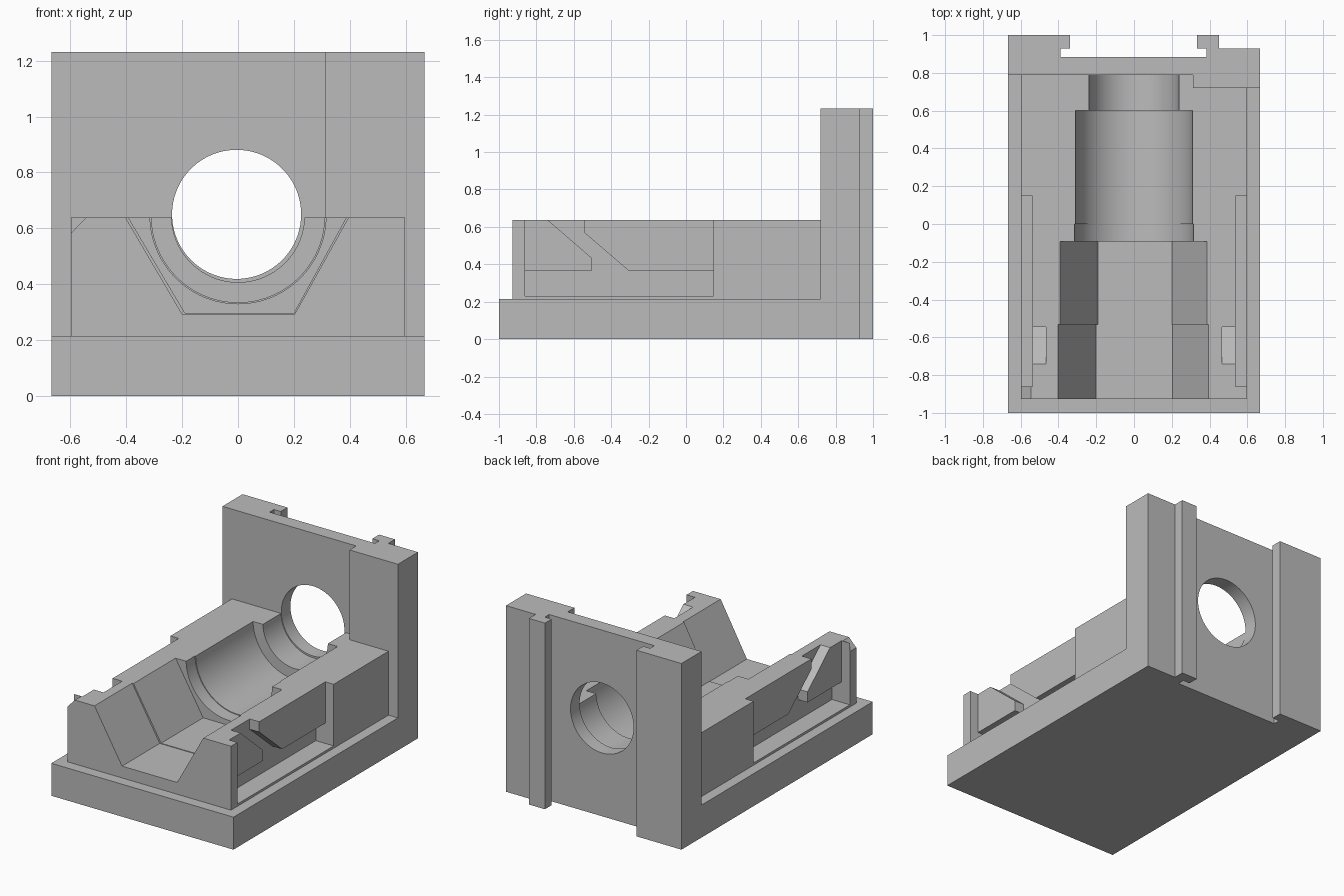
import bpy, bmesh, math
from mathutils import Vector

if "Cube" in bpy.data.objects:
    bpy.data.objects.remove(bpy.data.objects["Cube"])

grey = bpy.data.materials.new("plain grey")
grey.diffuse_color = (0.5, 0.5, 0.5, 1)
grey.use_nodes = True
grey.node_tree.nodes["Principled BSDF"].inputs["Base Color"].default_value = grey.diffuse_color


def prism(name, points, axis, lo, hi):
    """Extrude a 2D outline along an axis: x uses (y,z), y uses (x,z), z uses (x,y)."""
    place = {'x': lambda a, b, t: (t, a, b),
             'y': lambda a, b, t: (a, t, b),
             'z': lambda a, b, t: (a, b, t)}[axis]
    step = Vector(place(0, 0, hi - lo))
    bm = bmesh.new()
    face = bm.faces.new([bm.verts.new(place(a, b, lo)) for a, b in points])
    out = bmesh.ops.extrude_face_region(bm, geom=[face])
    bmesh.ops.translate(bm, vec=step,
                        verts=[v for v in out['geom'] if isinstance(v, bmesh.types.BMVert)])
    bmesh.ops.recalc_face_normals(bm, faces=bm.faces)
    mesh = bpy.data.meshes.new(name)
    bm.to_mesh(mesh)
    bm.free()
    mesh.materials.append(grey)
    ob = bpy.data.objects.new(name, mesh)
    bpy.context.collection.objects.link(ob)
    return ob


def rect(a0, a1, b0, b1):
    return [(a0, b0), (a1, b0), (a1, b1), (a0, b1)]


def circle(cx, cz, r, n=96):
    return [(cx + r * math.cos(2 * math.pi * i / n),
             cz + r * math.sin(2 * math.pi * i / n)) for i in range(n)]


def activate(ob):
    bpy.ops.object.select_all(action='DESELECT')
    ob.select_set(True)
    bpy.context.view_layer.objects.active = ob


def cut(ob, cutter):
    cutter.hide_render = True
    mod = ob.modifiers.new("cut", 'BOOLEAN')
    mod.operation, mod.solver, mod.object = 'DIFFERENCE', 'EXACT', cutter
    activate(ob)
    bpy.ops.object.modifier_apply(modifier=mod.name)
    bpy.data.objects.remove(cutter)


W, BASE, TOP = 0.667, 0.215, 0.638

# Base plate, ending at the stepped front of the back plate
prism("base_plate", [(-W, -1), (W, -1), (W, 0.72), (0.313, 0.72), (0.313, 0.79), (-W, 0.79)],
      'z', 0, BASE)

# Back plate with the undercut slide channel
back = prism("back_plate", [
    (-W, 0.79), (0.313, 0.79), (0.313, 0.72), (W, 0.72), (W, 0.93), (0.45, 0.93),
    (0.45, 1), (0.333, 1), (0.333, 0.93), (0.383, 0.93), (0.383, 0.885),
    (-0.388, 0.885), (-0.388, 0.93), (-0.338, 0.93), (-0.338, 1), (-W, 1)], 'z', 0, 1.232)
cut(back, prism("hole_cutter", circle(-0.005, 0.65, 0.231), 'y', 0.6, 1.1))

# Cradle body
body = prism("cradle_body", [(-0.598, -0.927), (0.598, -0.927), (0.598, 0.72),
                             (0.313, 0.72), (0.313, 0.79), (-0.598, 0.79)], 'z', BASE, TOP)

# Stepped round bores
for r, y0, y1 in [(0.238, 0.5, 0.9), (0.31, -0.05, 0.6), (0.315, -0.3, 0.0)]:
    cut(body, prism("bore_cutter", circle(0, 0.645, r), 'y', y0, y1))

# Hexagonal trough, slightly wider at the front
for l, lb, rb, r, zb, y0, y1 in [(-0.392, -0.19, 0.2, 0.387, 0.297, -0.7, -0.093),
                                 (-0.402, -0.2, 0.203, 0.395, 0.293, -1.1, -0.533)]:
    k = (0.7 - zb) / (TOP - zb)
    cut(body, prism("trough_cutter", [(lb, zb), (rb, zb), (rb + (r - rb) * k, 0.7),
                                      (lb + (l - lb) * k, 0.7)], 'y', y0, y1))

# Side pockets with two raised guides each, leaving a bent slot between them
for side, s in (("left", -1), ("right", 1)):
    cut(body, prism("pocket_cutter", rect(-0.86, 0.147, 0.23, 0.8), 'x',
                    *sorted((s * 0.467, s * 0.7))))
    span = sorted((s * 0.467, s * 0.537))
    prism(side + "_front_guide", [(-0.86, 0.365), (-0.505, 0.365), (-0.505, 0.435),
                                  (-0.74, TOP), (-0.86, TOP)], 'x', *span)
    prism(side + "_rear_guide", [(-0.305, 0.365), (0.147, 0.365), (0.147, TOP),
                                 (-0.545, TOP), (-0.545, 0.57)], 'x', *span)

# Chamfer on the front left corner
cut(body, prism("chamfer_cutter", [(-0.648, 0.53), (-0.498, 0.687), (-0.7, 0.75)],
                'y', -1, -0.861))

# Smooth bores, crisp edges
for ob in (back, body):
    activate(ob)
    bpy.ops.object.shade_smooth_by_angle(angle=math.radians(25))
